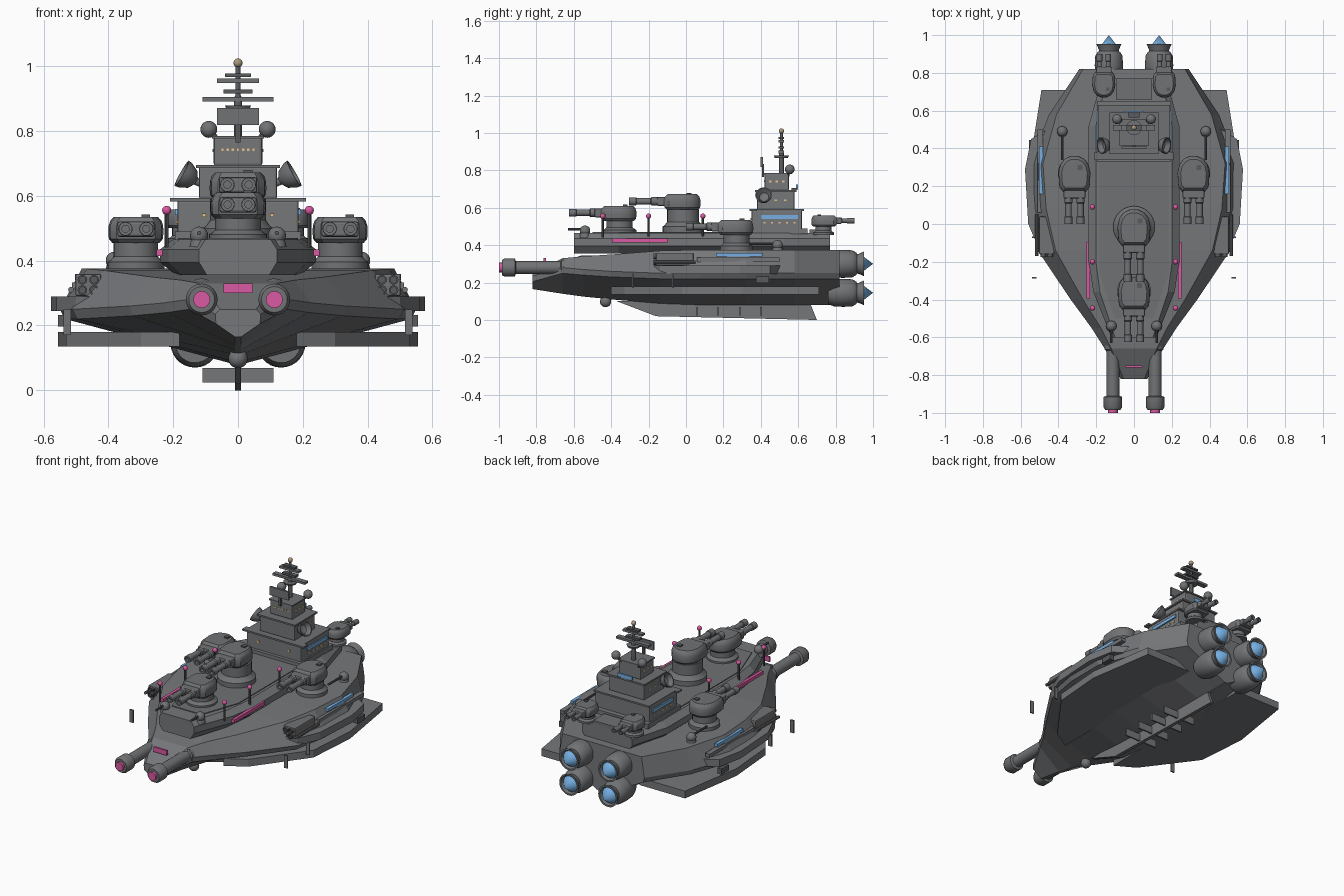
import bpy, bmesh, math
from mathutils import Vector, Matrix

if "Cube" in bpy.data.objects:
    bpy.data.objects.remove(bpy.data.objects["Cube"])

def material(name, rgb):
    m = bpy.data.materials.new(name)
    m.diffuse_color = (*rgb, 1)
    m.use_nodes = True
    m.node_tree.nodes["Principled BSDF"].inputs["Base Color"].default_value = m.diffuse_color
    return m

HULL = material("hull grey", (0.180, 0.186, 0.195))
DECK = material("deck grey", (0.160, 0.165, 0.173))
GUN = material("gun grey", (0.165, 0.170, 0.178))
DARK = material("dark steel", (0.10, 0.104, 0.11))
PINK = material("pink glow", (0.70, 0.10, 0.36))
BLUE = material("blue glow", (0.18, 0.43, 0.76))
AMBER = material("amber window", (0.80, 0.55, 0.26))
BRASS = material("dull brass", (0.42, 0.33, 0.22))

def finish(name, bm, mat, smooth=True):
    bmesh.ops.remove_doubles(bm, verts=bm.verts, dist=1e-5)
    bmesh.ops.recalc_face_normals(bm, faces=bm.faces)
    if smooth:
        for f in bm.faces:
            f.smooth = True
        for e in bm.edges:
            e.smooth = len(e.link_faces) == 2 and e.calc_face_angle(0) < math.radians(32)
    me = bpy.data.meshes.new(name)
    bm.to_mesh(me)
    bm.free()
    me.materials.append(mat)
    ob = bpy.data.objects.new(name, me)
    bpy.context.collection.objects.link(ob)
    return ob

def skin(name, rings, mat, smooth=False):
    """Join closed rings of points and cap both ends."""
    bm = bmesh.new()
    vs = [[bm.verts.new(p) for p in r] for r in rings]
    n = len(rings[0])
    for a, b in zip(vs, vs[1:]):
        for i in range(n):
            j = (i + 1) % n
            bm.faces.new((a[i], a[j], b[j], b[i]))
    bm.faces.new(vs[0])
    bm.faces.new(vs[-1])
    return finish(name, bm, mat, smooth)

def loft(name, stations, mat):
    """Stations along y: (y, half section from top to bottom)."""
    rings = [[(x, y, z) for x, z in h] + [(-x, y, z) for x, z in reversed(h)] for y, h in stations]
    return skin(name, rings, mat)

def prism(name, plan, z0, z1, mat, sx=1):
    return skin(name, [[(x * sx, y, z) for x, y in plan] for z in (z0, z1)], mat)

def box(name, c, size, mat, bevel=0):
    bm = bmesh.new()
    bmesh.ops.create_cube(bm, size=1, matrix=Matrix.Translation(c) @ Matrix.Diagonal((*size, 1)))
    if bevel:
        bmesh.ops.bevel(bm, geom=bm.edges[:], offset=bevel, segments=2, affect='EDGES', profile=0.5)
    return finish(name, bm, mat, False)

def lathe(name, origin, axis, profile, mat, n=24):
    """Profile of (radius, distance along axis)."""
    q = Vector(axis).to_track_quat('Z', 'Y')
    rings = [[Vector(origin) + q @ Vector((max(r, 1e-6) * math.cos(2 * math.pi * i / n),
              max(r, 1e-6) * math.sin(2 * math.pi * i / n), t)) for i in range(n)] for r, t in profile]
    return skin(name, rings, mat, True)

def ball(name, c, r, mat):
    arc = [(r * math.sin(a * math.pi / 10), -r * math.cos(a * math.pi / 10)) for a in range(11)]
    return lathe(name, c, (0, 0, 1), arc, mat, 20)

# Main hull: deck edge, chine and keel line per station
hull = [(-.82, .055, .25, .07, .235, .165), (-.66, .12, .33, .155, .28, .14), (-.55, .175, .34, .225, .27, .125),
        (-.40, .27, .35, .335, .26, .11), (-.14, .415, .37, .51, .25, .088), (.08, .465, .375, .55, .25, .08),
        (.32, .482, .375, .55, .25, .08), (.58, .41, .375, .45, .25, .08), (.82, .27, .375, .29, .25, .08)]
loft("main_hull", [(y, [(wd, zd), (wc, zc), (wc * .97, zc - .03), (.01, zk)]) for y, wd, zd, wc, zc, zk in hull], HULL)

# Raised upper hull
up = [(-.60, .12), (-.36, .215), (-.2, .24), (.52, .24), (.77, .17)]
loft("upper_hull", [(y, [(w * .84, .465), (w, .435), (w, .395), (w * .8, .355)]) for y, w in up], HULL)
prism("centre_deck", [(-.185, .34), (.185, .34), (.185, -.26), (.1, -.5), (-.1, -.5), (-.185, -.26)], .46, .47, DECK)
box("stern_deck_step", (0, .715, .473), (.19, .11, .02), DECK)

# Keel with cross fins, and bow sensor
skin("keel_fin", [[(x, y, z) for y, z in ((-.37, .1), (-.16, .02), (.70, 0), (.66, .1))] for x in (-.01, .01)], HULL)
for y in (.06, .17, .29, .40):
    box("keel_cross_fin", (0, y, .047), (.22, .01, .045), HULL)
ball("bow_sensor", (0, -.43, .098), .03, GUN)
box("bow_light", (0, -.755, .315), (.09, .012, .03), PINK)

def turret(name, x, y, z0, z1, s=1.0, d=-1, rb=.09, reach=.27):
    """Barbette from z0 to z1, rounded house, twin barrels pointing along d."""
    h = z1 - z0
    lathe(name + "_barbette", (x, y, z0), (0, 0, 1),
          [(rb, 0), (rb, h * .3), (rb * .9, h * .36), (rb * .78, h * .5), (rb * .78, h)], GUN, 28)
    plan = [(.06, .10), (.08, .075), (.085, .0), (.075, -.045), (.052, -.075), (.02, -.09)]
    plan += [(-px, py) for px, py in reversed(plan)]
    rings = [[(x + px * s * k, y + d * py * s * k, z1 + t * s) for px, py in plan]
             for k, t in ((.86, 0), (.98, .012), (1, .03), (.99, .052), (.93, .068), (.8, .08))]
    skin(name + "_house", rings, GUN, True)
    box(name + "_hatch", (x + .03 * s, y - d * .03 * s, z1 + .082 * s), (.026 * s, .026 * s, .01 * s), DARK)
    box(name + "_mantlet", (x, y + d * .105 * s, z1 + .042 * s), (.115 * s, .06 * s, .048 * s), GUN, .008 * s)
    for k in (-1, 1):
        b = reach
        lathe(name + "_barrel", (x + k * .032 * s, y, z1 + .043 * s), (0, d, 0),
              [(.022 * s, .06 * s), (.022 * s, b * .58), (.017 * s, b * .6), (.017 * s, b - .04),
               (.021 * s, b - .038), (.021 * s, b), (.011 * s, b), (.011 * s, b - .02)], GUN, 16)

turret("front_turret", 0, -.355, .46, .53)
turret("middle_turret", 0, -.015, .46, .59, 1.03, -1, .11, .29)

def point_gun(x, y, z, reach):
    ball("point_gun_dome", (x, y, z), .028, GUN)
    lathe("point_gun_base", (x, y, z - .035), (0, 0, 1), [(.03, 0), (.024, .025)], GUN, 16)
    lathe("point_gun_barrel", (x, y, z + .008), (0, -1, 0), [(.007, 0), (.007, reach)], DARK, 10)

# Everything mirrored left and right
for s in (-1, 1):
    turret("side_turret", s * .315, .27, .37, .455, 1, -1, .088)
    turret("rear_turret", s * .16, .735, .455, .50, .72, 1, .055, .165)
    point_gun(s * .12, -.54, .477, .09)
    point_gun(s * .38, .49, .40, .15)

    # Bow cannons
    lathe("bow_cannon", (s * .112, -.5, .28), (0, -1, 0),
          [(.036, 0), (.036, .13), (.044, .135), (.044, .165), (.034, .17), (.034, .41), (.049, .415),
           (.049, .47), (.04, .485), (.028, .485)], GUN)
    lathe("cannon_glow", (s * .112, -.97, .28), (0, -1, 0), [(.026, 0), (.026, .03)], PINK)
    lathe("cannon_fairing", (s * .112, -.42, .295), (0, -1, 0), [(.05, 0), (.05, .14), (.04, .17)], HULL)

    # Engines in two rows
    for z in (.30, .145):
        lathe("engine", (s * .133, .76, z), (0, 1, 0),
              [(.06, 0), (.072, .03), (.075, .08), (.072, .13), (.06, .15), (.052, .155), (.054, .165),
               (.066, .192), (.056, .192), (.045, .165)], GUN, 28)
        lathe("engine_glow", (s * .133, .925, z), (0, 1, 0), [(.048, 0), (.048, .012), (0, .075)], BLUE, 28)

    # Armour slabs along the flanks
    prism("lower_armour_slab", [(.18, -.40), (.30, -.33), (.53, -.02), (.555, .3), (.49, .71), (.18, .71)], .135, .18, HULL, s)
    prism("middle_armour_slab", [(.3, -.3), (.50, -.14), (.56, .0), (.577, .29), (.545, .45), (.3, .6)], .245, .29, HULL, s)
    box("flank_rail", (s * .497, .28, .322), (.03, .44, .022), HULL)
    box("flank_light", (s * .493, .285, .349), (.02, .25, .018), BLUE)
    box("flank_box", (s * .54, .41, .215), (.03, .07, .035), DARK)
    for y in (-.285, -.07):
        box("flank_fin", (s * .527, y, .21), (.024, .008, .078), GUN)

    # Missile pods
    box("missile_pod", (s * .462, -.06, .325), (.08, .20, .068), GUN, .006)
    for dx in (-.018, .018):
        for dz in (-.016, .016):
            lathe("missile_tube", (s * .462 + dx, -.145, .325 + dz), (0, -1, 0),
                  [(.015, 0), (.015, .03), (.010, .03), (.010, .02)], DARK, 14)
    lathe("pod_rail", (s * .515, .05, .31), (0, -1, 0), [(.009, 0), (.009, .22)], GUN, 10)

    # Upper hull lights and beacon posts
    box("upper_hull_light", (s * .242, -.245, .425), (.018, .30, .02), PINK)
    for y in (-.445, -.2, .09):
        lathe("beacon_post", (s * .22, y, .44), (0, 0, 1), [(.006, 0), (.006, .11)], DARK, 8)
        ball("beacon", (s * .22, y, .555), .014, PINK)

    # Tower side details
    box("tower_side_light", (s * .191, .50, .55), (.008, .20, .02), BLUE)
    lathe("tower_dish", (s * .13, .42, .645), (s * .8, -.1, .45),
          [(.008, -.03), (.012, 0), (.03, .012), (.042, .035), (.045, .05), (.039, .05), (.025, .025), (0, .018)], GUN)
    ball("radar_ball", (s * .09, .555, .805), .026, GUN)
    lathe("radar_ball_post", (s * .06, .545, .77), (s * .03, .01, .035), [(.008, 0), (.008, .045)], DARK, 8)
    for y in (.45, .485, .52):
        box("upper_side_window", (s * .0765, y, .74), (.004, .012, .01), AMBER)
    for y in (.43, .48, .53):
        box("middle_side_window", (s * .121, y, .64), (.004, .012, .01), AMBER)
    for y in (.42, .46, .50, .54, .58):
        box("lower_side_window", (s * .189, y, .52), (.004, .012, .01), AMBER)
    box("lower_front_window", (s * .105, .347, .54), (.012, .005, .012), AMBER)

# Command tower
box("tower_foot", (0, .49, .475), (.39, .32, .03), HULL)
box("tower_lower", (0, .485, .53), (.374, .27, .11), HULL, .006)
box("tower_lower_roof", (0, .485, .588), (.38, .29, .01), DECK)
box("tower_front_eave", (0, .36, .588), (.42, .04, .01), DECK)
box("tower_middle", (0, .48, .64), (.24, .20, .10), HULL, .006)
box("tower_middle_roof", (0, .48, .69), (.26, .22, .01), DECK)
box("tower_bridge", (0, .485, .737), (.15, .13, .09), HULL, .008)
box("tower_bridge_roof", (0, .485, .781), (.16, .14, .008), DECK)
for i in range(7):
    box("bridge_window", (-.048 + i * .016, .4195, .742), (.007, .004, .008), AMBER)
box("tower_rear_light", (0, .594, .713), (.10, .01, .022), BLUE)
box("rear_light_bracket", (0, .58, .70), (.06, .03, .01), DARK)

# Mast with crossbars and radar panel
lathe("mast", (0, .51, .77), (0, 0, 1), [(.013, 0), (.013, .13), (.008, .14), (.008, .25)], DARK, 12)
for z, w, t, m in ((.898, .22, .014, GUN), (.922, .09, .012, DARK), (.955, .13, .013, GUN), (.972, .08, .01, DARK)):
    box("mast_crossbar", (0, .51, z), (w, .03, t), m)
lathe("mast_platform", (0, .51, .866), (0, 0, 1), [(.035, 0), (.04, .012)], GUN, 16)
box("radar_panel", (0, .405, .845), (.13, .012, .052), GUN)
box("radar_panel_post", (0, .412, .80), (.014, .012, .07), DARK)
ball("mast_lamp", (0, .51, 1.01), .014, BRASS)
